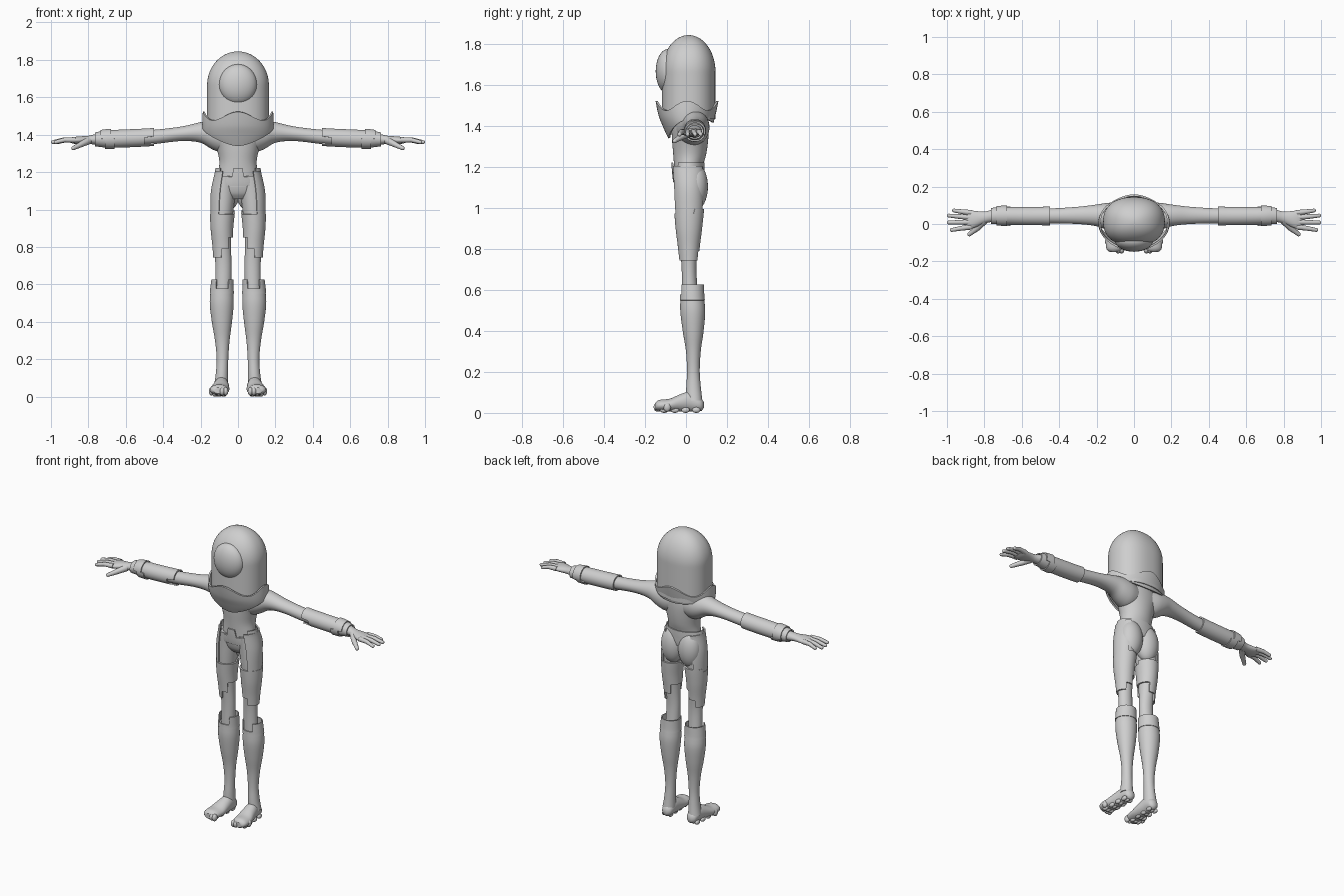
import bpy, bmesh
from math import sin, cos, pi, radians, degrees
from mathutils import Vector

if "Cube" in bpy.data.objects:
    bpy.data.objects.remove(bpy.data.objects["Cube"])

grey = bpy.data.materials.new("plain_grey")
grey.use_nodes = True
grey.diffuse_color = (0.62, 0.62, 0.62, 1)
grey.node_tree.nodes["Principled BSDF"].inputs["Base Color"].default_value = grey.diffuse_color


def finish(name, bm, thick=0, mirror=False):
    bmesh.ops.recalc_face_normals(bm, faces=bm.faces)
    mesh = bpy.data.meshes.new(name)
    bm.to_mesh(mesh)
    bm.free()
    mesh.materials.append(grey)
    mesh.shade_smooth()
    ob = bpy.data.objects.new(name, mesh)
    bpy.context.collection.objects.link(ob)
    if thick:
        mod = ob.modifiers.new("thickness", "SOLIDIFY")
        mod.thickness, mod.offset = thick, 0
    if mirror:
        mod = ob.modifiers.new("mirror", "MIRROR")
        mod.use_mirror_merge = False
    mod = ob.modifiers.new("sharp_edges", "EDGE_SPLIT")
    mod.split_angle = radians(42)


def sample(secs, t):
    """Smooth interpolation of cross-sections (t, centre u, centre v, radius u, radius v)."""
    i = 0
    while i < len(secs) - 2 and t > secs[i + 1][0]:
        i += 1
    a, b = Vector(secs[i]), Vector(secs[i + 1])
    p, n = Vector(secs[max(i - 1, 0)]), Vector(secs[min(i + 2, len(secs) - 1)])
    h = b[0] - a[0]
    ma, mb = (b - p) * (h / (b[0] - p[0])), (n - a) * (h / (n[0] - a[0]))
    f = min(max((t - a[0]) / h, 0), 1)
    return (a * (2*f**3 - 3*f*f + 1) + ma * (f**3 - 2*f*f + f)
            + b * (3*f*f - 2*f**3) + mb * (f**3 - f*f))


def skin(name, secs, lo=None, hi=None, axis="z", arc=None, grow=0, thick=0,
         mirror=False, cols=64, rows=24):
    """Loft along an axis; lo and hi trim it, by a number or a function of angle in degrees."""
    lo = secs[0][0] if lo is None else lo
    hi = secs[-1][0] if hi is None else hi
    edge = lambda e, a: e(degrees(a)) if callable(e) else e
    a0, a1 = (radians(x) for x in (arc or (-180, 180)))
    n = cols + 1 if arc else cols
    bm = bmesh.new()
    grid = []
    for r in range(rows + 1):
        ring = []
        for c in range(n):
            a = a0 + (a1 - a0) * c / cols
            t0, t1 = edge(lo, a), edge(hi, a)
            t = t0 + (t1 - t0) * r / rows
            s = sample(secs, t)
            u, v = s[1] + (s[3] + grow) * cos(a), s[2] + (s[4] + grow) * sin(a)
            ring.append(bm.verts.new({"z": (u, v, t), "x": (t, u, v), "y": (u, t, v)}[axis]))
        grid.append(ring)
    for r in range(rows):
        for c in range(cols):
            d = (c + 1) % n
            bm.faces.new((grid[r][c], grid[r][d], grid[r + 1][d], grid[r + 1][c]))
    if not thick:
        bm.faces.new(grid[0])
        bm.faces.new(grid[-1])
    finish(name, bm, thick, mirror)


def ball(name, centre, size, mirror=False):
    bm = bmesh.new()
    bmesh.ops.create_uvsphere(bm, u_segments=32, v_segments=20, radius=1)
    for v in bm.verts:
        v.co = Vector(centre) + v.co * Vector(size)
    finish(name, bm, mirror=mirror)


def finger(name, points, radii):
    curve = bpy.data.curves.new(name, "CURVE")
    curve.dimensions, curve.bevel_depth, curve.bevel_resolution = "3D", 1, 4
    curve.use_fill_caps = True
    line = curve.splines.new("POLY")
    line.points.add(len(points) - 1)
    for q, co, r in zip(line.points, points, radii):
        q.co, q.radius = (*co, 1), r
    curve.materials.append(grey)
    line.use_smooth = True
    ob = bpy.data.objects.new(name, curve)
    bpy.context.collection.objects.link(ob)
    ob.modifiers.new("mirror", "MIRROR").use_mirror_merge = False
    ball(name + "_tip", points[-1], [radii[-1]] * 3, True)


# Head: a dome over a slightly squared column
bm = bmesh.new()
bmesh.ops.create_uvsphere(bm, u_segments=64, v_segments=48, radius=1)
for v in bm.verts:
    n = (v.co.x ** 2 + v.co.y ** 2) ** 0.5
    if n > 0.01:
        square = ((abs(v.co.x) / n) ** 2.3 + (abs(v.co.y) / n) ** 2.3) ** (-1 / 2.3)
        wide = square / n if v.co.z < -0.01 else square
        v.co.x, v.co.y = v.co.x * wide, v.co.y * wide
    v.co = Vector((0, 0.013, 1.665)) + v.co * Vector((0.165, 0.131, 0.18 if v.co.z > 0 else 0.23))
finish("head", bm)
ball("face_bump", (0, -0.088, 1.668), (0.102, 0.06, 0.109))

# Wavy collar
collar = [(1.32, 0, 0.015, 0.10, 0.085), (1.36, 0, 0.01, 0.15, 0.10), (1.40, 0, 0.008, 0.178, 0.116),
          (1.45, 0, 0.005, 0.186, 0.133), (1.54, 0, 0.005, 0.182, 0.152)]
skin("collar", collar, thick=0.01, cols=96,
     lo=lambda a: 1.38 + 0.038 * sin(radians(a)) + 0.055 * cos(radians(a)) ** 2,
     hi=lambda a: 1.50 + 0.023 * cos(radians(4 * a)))

# Torso and pelvis
skin("torso", [(1.12, 0, 0.012, 0.11, 0.068), (1.20, 0, 0.012, 0.104, 0.07), (1.26, 0, 0.018, 0.10, 0.08),
               (1.33, 0, 0.02, 0.115, 0.088), (1.40, 0, 0.02, 0.14, 0.09), (1.48, 0, 0.02, 0.11, 0.08)])
pelvis = [(1.055, 0, 0.01, 0.06, 0.03), (1.085, 0, 0.012, 0.11, 0.055), (1.13, 0, 0.012, 0.128, 0.068),
          (1.18, 0, 0.011, 0.121, 0.073), (1.23, 0, 0.01, 0.112, 0.075)]
skin("pelvis", pelvis, hi=1.17)


def waist_top(a):
    off = abs(a + 90)
    return 1.222 if off < 15 or off > 50 else 1.175


skin("waist_panel", pelvis, lo=lambda a: 1.125, hi=waist_top, grow=0.003, thick=0.007, cols=96)
ball("buttock", (0.06, 0.046, 1.105), (0.072, 0.061, 0.115), True)

# Legs
leg = [(0.55, 0.08, 0.02, 0.043, 0.04), (0.70, 0.078, 0.015, 0.043, 0.036), (0.80, 0.082, 0.014, 0.045, 0.043),
       (0.90, 0.086, 0.014, 0.051, 0.055), (1.00, 0.082, 0.015, 0.058, 0.064),
       (1.10, 0.075, 0.014, 0.062, 0.068), (1.20, 0.064, 0.01, 0.052, 0.07)]
skin("leg", leg, hi=1.18, mirror=True)
skin("thigh_panel", leg, lo=0.96, hi=1.205, arc=(-72, 68), grow=0.004, thick=0.007, mirror=True)


def hem(a):
    if -80 < a < 60:
        return 0.745
    return 0.79 if -125 < a < 110 else 0.85


skin("thigh_cuff", leg, lo=hem, hi=lambda a: 0.975 if a < 20 else 0.995,
     grow=0.005, thick=0.009, mirror=True, cols=96)

# Shin guards and ankles
shin = [(0.06, 0.09, 0.04, 0.038, 0.04), (0.12, 0.086, 0.037, 0.033, 0.036), (0.20, 0.083, 0.036, 0.031, 0.031),
        (0.30, 0.084, 0.036, 0.039, 0.036), (0.40, 0.086, 0.035, 0.054, 0.051), (0.50, 0.087, 0.033, 0.064, 0.061),
        (0.57, 0.086, 0.03, 0.06, 0.057), (0.635, 0.083, 0.028, 0.055, 0.056)]
skin("shin", shin, hi=0.57, mirror=True)
skin("shin_guard_rim", shin, lo=0.55, hi=lambda a: 0.578 if -125 < a < -60 else 0.626,
     thick=0.006, mirror=True, cols=96)

# Feet, with toes and sole bumps
foot = [(-0.15, 0.105, 0.032, 0.025, 0.016), (-0.135, 0.103, 0.036, 0.044, 0.026),
        (-0.08, 0.098, 0.038, 0.051, 0.031), (-0.03, 0.092, 0.048, 0.045, 0.042),
        (0.02, 0.088, 0.055, 0.038, 0.049), (0.06, 0.087, 0.045, 0.034, 0.038),
        (0.078, 0.087, 0.04, 0.027, 0.029), (0.087, 0.087, 0.038, 0.012, 0.014)]
skin("foot", foot, axis="y", mirror=True)
for i in range(5):
    ball("toe", (0.066 + 0.019 * i, -0.14 + 0.004 * i * (i - 1), 0.028), (0.014, 0.018, 0.022), True)
for row in range(4):
    for col in range(3):
        ball("sole_bump", (0.072 + 0.022 * col + 0.003 * row, 0.05 - 0.052 * row, 0.014), (0.012, 0.02, 0.014), True)

# Arms
arm = [(0, 0.02, 1.39, 0.07, 0.07), (0.09, 0.033, 1.393, 0.08, 0.087), (0.14, 0.04, 1.40, 0.073, 0.077),
       (0.20, 0.046, 1.412, 0.058, 0.055), (0.30, 0.046, 1.405, 0.046, 0.039),
       (0.45, 0.043, 1.388, 0.04, 0.038), (0.60, 0.043, 1.38, 0.039, 0.038),
       (0.70, 0.044, 1.377, 0.037, 0.036), (0.76, 0.043, 1.375, 0.033, 0.028), (0.80, 0.035, 1.372, 0.031, 0.022),
       (0.86, 0.024, 1.37, 0.047, 0.02), (0.89, 0.023, 1.369, 0.05, 0.015), (0.90, 0.023, 1.369, 0.046, 0.01)]
skin("arm_and_palm", arm, axis="x", mirror=True, rows=60)
skin("forearm_guard", arm, axis="x", grow=0.006, thick=0.008, mirror=True, cols=96,
     lo=lambda a: 0.45 if a > -125 else 0.50, hi=lambda a: 0.765)
skin("wrist_band", arm, axis="x", grow=0.012, thick=0.01, mirror=True, cols=96,
     lo=lambda a: 0.66 if a < -25 else 0.68, hi=lambda a: 0.71 if a < -25 else 0.735)

# Fingers and thumb
tips = ((0.962, 0.072), (0.99, 0.045), (0.99, 0.008), (0.975, -0.032))
for i, (x, y) in enumerate(tips):
    root = 0.06 - 0.025 * i
    finger("finger", [(0.87, root, 1.372), ((0.88 + x) / 2, (root + y) / 2, 1.372), (x, y, 1.36)],
           (0.015, 0.0125, 0.01))
finger("thumb", [(0.80, 0.02, 1.368), (0.835, -0.02, 1.35), (0.88, -0.055, 1.328)], (0.021, 0.016, 0.011))
